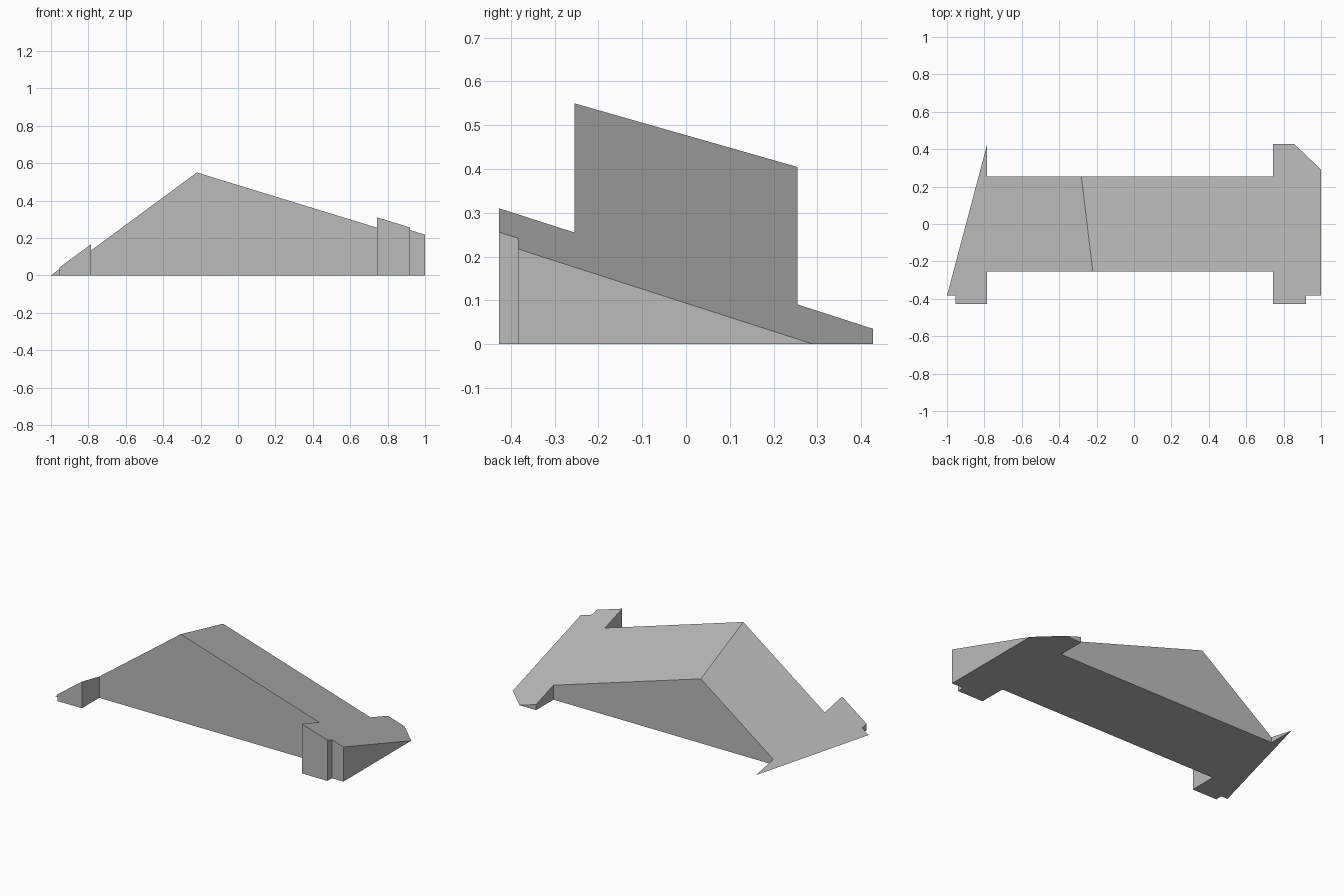
import bpy
import bmesh
from mathutils import Vector
from mathutils.geometry import normal

cube = bpy.data.objects.get("Cube")
if cube:
    bpy.data.objects.remove(cube, do_unlink=True)

# Single flat grey
grey = bpy.data.materials.new("plain_grey")
grey.use_nodes = True
colour = (0.5, 0.5, 0.5, 1)
grey.diffuse_color = colour
grey.node_tree.nodes["Principled BSDF"].inputs["Base Color"].default_value = colour

# I-shaped footprint, run past the slopes that trim its ends
FOOTPRINT = [
    (-1.1, -0.383), (-0.955, -0.383), (-0.955, -0.427), (-0.785, -0.427),
    (-0.785, -0.255), (0.742, -0.255), (0.742, -0.427), (0.92, -0.427),
    (0.92, -0.383), (1.0, -0.383), (1.0, 0.427), (0.742, 0.427),
    (0.742, 0.255), (-0.785, 0.255), (-0.785, 0.5), (-1.1, 0.5),
]

# The two roof slopes meet along a skewed ridge
RIDGE = Vector((-0.22, -0.255, 0.55))
LONG_SLOPE = (RIDGE, Vector((1, 0.291, 0)), Vector((0.857, 0.427, 0)))
SHORT_SLOPE = (RIDGE, Vector((-1, -0.383, 0)), Vector((-0.785, 0.427, 0)))


def trim_above(bm, points):
    """Cut away everything above the plane and cap the opening."""
    up = normal(points)
    if up.z < 0:
        up.negate()
    cut = bmesh.ops.bisect_plane(
        bm, geom=bm.verts[:] + bm.edges[:] + bm.faces[:], dist=1e-5,
        plane_co=points[0], plane_no=up, clear_outer=True)
    rim = [e for e in cut["geom_cut"]
           if isinstance(e, bmesh.types.BMEdge) and e.is_boundary]
    bmesh.ops.contextual_create(bm, geom=rim)


# Extrude the footprint, then trim it to the slopes
bm = bmesh.new()
base = bm.faces.new([bm.verts.new((x, y, 0)) for x, y in FOOTPRINT])
walls = bmesh.ops.extrude_face_region(bm, geom=[base], use_keep_orig=True)
top = [v for v in walls["geom"] if isinstance(v, bmesh.types.BMVert)]
bmesh.ops.translate(bm, verts=top, vec=(0, 0, 1.5))
for slope in (LONG_SLOPE, SHORT_SLOPE):
    trim_above(bm, slope)
bmesh.ops.recalc_face_normals(bm, faces=bm.faces[:])

mesh = bpy.data.meshes.new("sloped_block")
bm.to_mesh(mesh)
bm.free()
mesh.materials.append(grey)
block = bpy.data.objects.new("sloped_block", mesh)
bpy.context.collection.objects.link(block)
